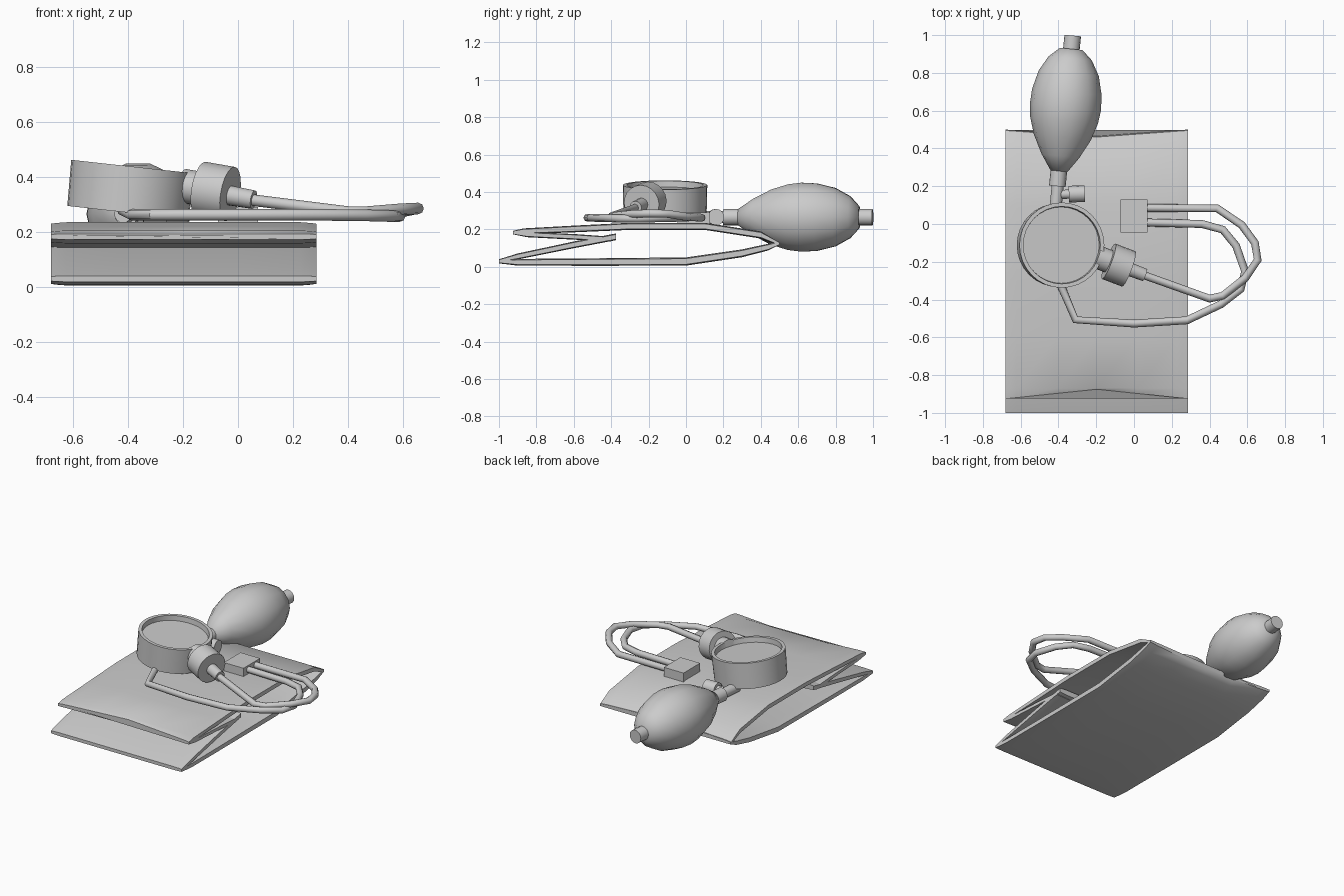
import bpy
import bmesh
import math
from mathutils import Vector

if "Cube" in bpy.data.objects:
    bpy.data.objects.remove(bpy.data.objects["Cube"])

grey = bpy.data.materials.new("light_grey")
grey.use_nodes = True
colour = (0.6, 0.6, 0.6, 1)
grey.diffuse_color = colour
grey.node_tree.nodes["Principled BSDF"].inputs["Base Color"].default_value = colour


def finish(name, bm, angle=35):
    bmesh.ops.recalc_face_normals(bm, faces=bm.faces)
    mesh = bpy.data.meshes.new(name)
    bm.to_mesh(mesh)
    bm.free()
    mesh.materials.append(grey)
    obj = bpy.data.objects.new(name, mesh)
    bpy.context.collection.objects.link(obj)
    bpy.ops.object.select_all(action="DESELECT")
    obj.select_set(True)
    bpy.context.view_layer.objects.active = obj
    bpy.ops.object.shade_smooth_by_angle(angle=math.radians(angle))
    return obj


def skin(bm, rings):
    """Join closed rings of equal size and cap both ends."""
    n = len(rings[0])
    for a, b in zip(rings, rings[1:]):
        for i in range(n):
            j = (i + 1) % n
            bm.faces.new((a[i], a[j], b[j], b[i]))
    bm.faces.new(rings[0])
    bm.faces.new(rings[-1])


def turned(name, base, axis, profile, sides=16, angle=35):
    """Lathe a (distance, radius) profile along an axis."""
    bm = bmesh.new()
    rot = Vector(axis).to_track_quat("Z", "Y")
    rings = []
    for d, r in profile:
        ring = []
        for i in range(sides):
            a = math.tau * i / sides
            p = Vector((r * math.cos(a), r * math.sin(a), d))
            ring.append(bm.verts.new(Vector(base) + rot @ p))
        rings.append(ring)
    skin(bm, rings)
    return finish(name, bm, angle)


def panel(name, path, left=-0.68, right=0.285, bow_start=0, bow_end=0):
    """Padded cloth panel: path of (y, z, half thickness), thinner at the hems."""
    bm = bmesh.new()
    columns = [(0, 0.7), (0.02, 0.85), (0.06, 1), (0.28, 1), (0.5, 1),
               (0.72, 1), (0.94, 1), (0.98, 0.85), (1, 0.7)]
    rings = []
    for k, (y, z, t) in enumerate(path):
        bow = bow_start if k == 0 else bow_end if k == len(path) - 1 else 0
        upper, lower = [], []
        for u, puff in columns:
            x = left + u * (right - left)
            shift = bow * (1 - abs(2 * u - 1))
            upper.append(bm.verts.new((x, y + shift, z + t * puff)))
            lower.append(bm.verts.new((x, y + shift, z - t * puff)))
        rings.append(upper + lower[::-1])
    skin(bm, rings)
    return finish(name, bm, 50)


def hose(name, points, radius=0.021):
    curve = bpy.data.curves.new(name, "CURVE")
    curve.dimensions = "3D"
    curve.bevel_depth = radius
    curve.bevel_resolution = 2
    curve.use_fill_caps = True
    spline = curve.splines.new("POLY")
    spline.points.add(len(points) - 1)
    for p, co in zip(spline.points, points):
        p.co = (*co, 1)
    curve.materials.append(grey)
    obj = bpy.data.objects.new(name, curve)
    bpy.context.collection.objects.link(obj)
    bpy.ops.object.select_all(action="DESELECT")
    obj.select_set(True)
    bpy.context.view_layer.objects.active = obj
    bpy.ops.object.convert(target="MESH")
    bpy.ops.object.shade_smooth_by_angle(angle=math.radians(50))


# Folded cuff
panel("cuff_top", [(-0.925, 0.185, 0.008), (-0.87, 0.19, 0.015), (-0.6, 0.202, 0.018),
                   (-0.3, 0.216, 0.019), (0.1, 0.216, 0.019), (0.4, 0.17, 0.019),
                   (0.495, 0.125, 0.01)], bow_start=0.05, bow_end=-0.035)
panel("cuff_bottom", [(-1, 0.028, 0.01), (-0.9, 0.024, 0.018), (-0.5, 0.025, 0.02),
                      (0, 0.028, 0.022), (0.3, 0.072, 0.021), (0.44, 0.105, 0.018),
                      (0.5, 0.125, 0.01)], bow_end=-0.035)
panel("cuff_upper_flap", [(-0.925, 0.18, 0.008), (-0.85, 0.172, 0.014),
                          (-0.6, 0.16, 0.015), (-0.4, 0.148, 0.013)], bow_start=0.05)
panel("cuff_lower_flap", [(-1, 0.032, 0.008), (-0.9, 0.055, 0.016),
                          (-0.6, 0.117, 0.018), (-0.375, 0.16, 0.018)])

# Pressure gauge with a recessed dial
turned("gauge", (-0.4, -0.112, 0.27), (0.11, 0, 1),
       [(0, 0.222), (0.168, 0.226), (0.168, 0.205), (0.135, 0.202)], 32)

# Squeeze bulb, end cap, stem and release valve
bulb_axis = (0.1, 1, 0)
turned("bulb", (-0.397, 0.28, 0.265), bulb_axis,
       [(0, 0.045), (0.08, 0.1), (0.18, 0.152), (0.27, 0.18), (0.34, 0.189),
        (0.42, 0.185), (0.52, 0.16), (0.6, 0.115), (0.65, 0.06)], 14, 60)
turned("bulb_end_cap", (-0.332, 0.92, 0.265), bulb_axis, [(0, 0.044), (0.078, 0.044)])
turned("bulb_collar", (-0.406, 0.2, 0.265), bulb_axis, [(0, 0.044), (0.09, 0.044)])
turned("bulb_stem", (-0.418, 0.06, 0.265), bulb_axis, [(0, 0.032), (0.15, 0.032)])
turned("release_valve", (-0.41, 0.156, 0.265), (1, 0.03, 0),
       [(0, 0.024), (0.065, 0.024), (0.065, 0.044), (0.15, 0.044)])

# Listening head with its rear neck and front nozzle
head_axis = (0.92, -0.35, -0.16)
turned("listening_head", (-0.088, -0.215, 0.348), head_axis,
       [(-0.12, 0.062), (-0.05, 0.062), (-0.05, 0.1), (0.065, 0.1)], 20)
turned("head_nozzle", (-0.035, -0.235, 0.333), head_axis, [(0, 0.036), (0.1, 0.034)])

# Hose connector block
bm = bmesh.new()
bmesh.ops.create_cube(bm, size=1)
bmesh.ops.scale(bm, vec=(0.145, 0.175, 0.06), verts=bm.verts)
bmesh.ops.translate(bm, vec=(0, 0.042, 0.26), verts=bm.verts)
finish("hose_connector", bm)

# Hoses
hose("listening_hose", [(0.03, -0.263, 0.318), (0.4, -0.395, 0.272), (0.47, -0.38, 0.272),
                        (0.59, -0.285, 0.282), (0.655, -0.19, 0.285), (0.64, -0.1, 0.283),
                        (0.57, -0.005, 0.268), (0.44, 0.083, 0.262), (0.05, 0.085, 0.262)])
hose("gauge_hose", [(0.05, 0.008, 0.262), (0.36, 0.0, 0.262), (0.47, -0.03, 0.262),
                    (0.54, -0.115, 0.26), (0.588, -0.25, 0.257), (0.565, -0.345, 0.257),
                    (0.46, -0.425, 0.26), (0.28, -0.51, 0.262), (0, -0.527, 0.262),
                    (-0.31, -0.507, 0.262), (-0.385, -0.33, 0.262), (-0.42, -0.2, 0.28)])
